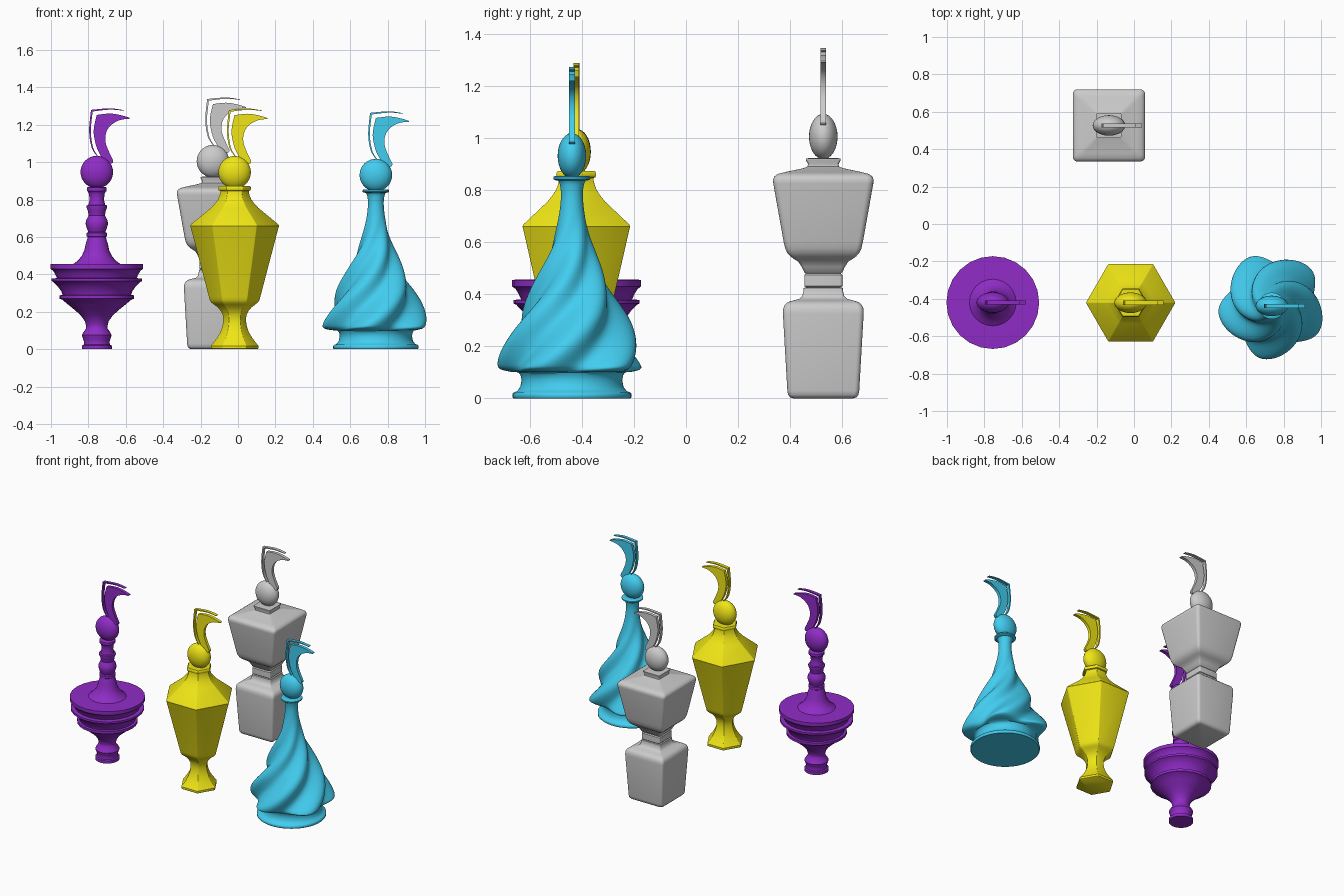
import bpy, bmesh
from math import sin, cos, pi, radians
from mathutils import Vector


def material(name, rgb):
    m = bpy.data.materials.new(name)
    m.diffuse_color = (*rgb, 1)
    return m


PURPLE = material("purple", (0.28, 0.025, 0.57))
YELLOW = material("yellow", (0.87, 0.79, 0.008))
CYAN = material("cyan", (0.055, 0.61, 0.87))


def finish(name, bm, loc, mat, angle=35):
    bmesh.ops.recalc_face_normals(bm, faces=bm.faces)
    me = bpy.data.meshes.new(name)
    bm.to_mesh(me)
    bm.free()
    ob = bpy.data.objects.new(name, me)
    ob.location = loc
    bpy.context.collection.objects.link(ob)
    if mat:
        me.materials.append(mat)
    bpy.ops.object.select_all(action='DESELECT')
    bpy.context.view_layer.objects.active = ob
    ob.select_set(True)
    bpy.ops.object.shade_smooth_by_angle(angle=radians(angle))
    return ob


def spline(pts, steps=6):
    """Catmull-Rom curve through points of any dimension."""
    p = [pts[0]] + list(pts) + [pts[-1]]
    out = []
    for i in range(1, len(p) - 2):
        for s in range(steps):
            t = s / steps
            out.append(tuple(0.5 * (2 * b + (c - a) * t + (2 * a - 5 * b + 4 * c - d) * t * t
                                    + (3 * b - a - 3 * c + d) * t ** 3)
                             for a, b, c, d in zip(p[i - 1], p[i], p[i + 1], p[i + 2])))
    return out + [tuple(pts[-1])]


def loft(name, rings, loc, mat, angle=35):
    """Skin closed rings of 3D points and cap both ends."""
    bm = bmesh.new()
    vs = [[bm.verts.new(p) for p in ring] for ring in rings]
    n = len(vs[0])
    for a, b in zip(vs, vs[1:]):
        for i in range(n):
            j = (i + 1) % n
            bm.faces.new((a[i], a[j], b[j], b[i]))
    bm.faces.new(vs[0][::-1])
    bm.faces.new(vs[-1])
    return finish(name, bm, loc, mat, angle)


def polygon(n, rot=0.0, size=1.0, corner=0.0, steps=4):
    """Polygon section with rounded corners; size is the corner radius."""
    if not corner:
        return [(size * cos(rot + 2 * pi * i / n), size * sin(rot + 2 * pi * i / n)) for i in range(n)]
    d = size - corner / cos(pi / n)
    out = []
    for i in range(n):
        a = rot + 2 * pi * i / n
        for s in range(steps + 1):
            b = a + (s / steps - 0.5) * 2 * pi / n
            out.append((d * cos(a) + corner * cos(b), d * sin(a) + corner * sin(b)))
    return out


def turned(name, section, profile, loc, mat):
    return loft(name, [[(x * r, y * r, z) for x, y in section] for z, r in profile], loc, mat)


def plate(name, outline, loc, mat, depth=0.022):
    """Flat cut-out in the xz plane."""
    rings = [[(x, y, z) for x, z in outline] for y in (-depth / 2, depth / 2)]
    return loft(name, rings, loc, mat, 30)


# Outlines of the curved topper, relative to the ball centre
BLADE = (spline([(.03, .05), (.022, .085), (0, .13), (-.016, .20), (-.013, .25), (0, .305)], 4)
         + spline([(.002, .306), (.07, .313), (.13, .304), (.176, .29)], 4)
         + spline([(.176, .285), (.123, .278), (.075, .25), (.05, .21), (.047, .16),
                   (.066, .107), (.088, .06), (.08, .045)], 4))
TRIM = (spline([(.005, .08), (-.027, .13), (-.041, .22), (-.031, .332)], 5)
        + spline([(-.029, .333), (.07, .341), (.145, .331)], 5)
        + spline([(.145, .328), (.07, .334), (-.022, .324)], 5)
        + spline([(-.022, .322), (-.032, .22), (-.019, .13), (.011, .079)], 5))


# Ball stopper with the blade and its thin trim
def stopper(prefix, x, y, z, mat):
    bm = bmesh.new()
    bmesh.ops.create_uvsphere(bm, u_segments=32, v_segments=16, radius=0.087)
    bmesh.ops.scale(bm, vec=Vector((1, 0.63, 1)), verts=bm.verts)
    finish(prefix + "_ball", bm, (x, y, z), mat, 40)
    plate(prefix + "_blade", BLADE, (x, y, z), mat)
    plate(prefix + "_blade_trim", TRIM, (x, y, z), mat)


# Round purple bottle with stacked rims
purple_profile = [
    (0, .08), (.02, .08), (.024, .07), (.04, .068), (.055, .073), (.075, .08), (.09, .072),
    (.11, .058), (.125, .057), (.15, .064), (.18, .085), (.21, .118), (.24, .155), (.265, .185),
    (.27, .2), (.288, .2), (.29, .183), (.31, .19), (.335, .208), (.36, .232), (.364, .242),
    (.378, .242), (.38, .213), (.40, .222), (.42, .234), (.43, .248), (.455, .248), (.456, .23),
    (.456, .125), (.475, .1), (.50, .08), (.53, .066), (.56, .06), (.60, .048), (.604, .054),
    (.622, .054), (.626, .045), (.645, .053), (.67, .06), (.69, .057), (.715, .043), (.74, .048),
    (.757, .055), (.768, .055), (.772, .045), (.80, .038), (.83, .042), (.842, .047),
    (.846, .053), (.864, .053), (.868, .045)]
turned("purple_bottle", polygon(24), purple_profile, (-.755, -.42, 0), PURPLE)
stopper("purple", -.755, -.42, .947, PURPLE)

# Six-sided yellow vase
yellow_profile = [
    (0, .122), (.004, .128), (.018, .128), (.03, .118), (.06, .095), (.09, .077), (.12, .066),
    (.15, .061), (.18, .063), (.205, .075), (.225, .092), (.24, .112), (.25, .125), (.262, .133),
    (.28, .138), (.652, .236), (.66, .239), (.668, .234), (.755, .128), (.78, .105), (.80, .09),
    (.82, .081), (.84, .076), (.846, .076), (.849, .085), (.856, .088), (.865, .088),
    (.872, .083), (.872, .06)]
turned("yellow_vase", polygon(6, corner=.03, steps=2), yellow_profile, (-.018, -.421, 0), YELLOW)
stopper("yellow", -.018, -.421, .946, YELLOW)

# Square grey bottle in two blocks with a narrow waist
grey_profile = [
    (0, .115), (.004, .127), (.014, .135), (.03, .138), (.325, .155), (.345, .154), (.36, .147),
    (.37, .135), (.376, .115), (.382, .092), (.392, .081), (.41, .076), (.424, .075), (.426, .066),
    (.432, .073), (.474, .073), (.48, .067), (.484, .073), (.505, .083), (.525, .096), (.535, .112),
    (.545, .126), (.558, .138), (.575, .146), (.60, .152), (.825, .192), (.84, .193), (.852, .188),
    (.862, .174), (.868, .15), (.884, .075), (.89, .06), (.90, .059), (.915, .067), (.921, .067),
    (.923, .05)]
square = polygon(4, rot=pi / 4, size=2 ** .5, corner=.13)
turned("grey_bottle", square, grey_profile, (-.134, .527, 0), None)
stopper("grey", -.134, .527, 1.005, None)

# Twisted cyan flask: (height, radius, lobe depth), five lobes turning as they rise
foot = [(0, .224, 0), (.004, .228, 0), (.018, .228, 0), (.024, .222, 0), (.028, .21, 0),
        (.045, .198, 0), (.07, .193, 0), (.09, .197, 0), (.1, .205, .01)]
body = spline([(.102, .225, .06), (.112, .25, .115), (.135, .255, .125), (.20, .237, .125),
               (.30, .198, .13), (.40, .15, .13), (.50, .108, .11), (.58, .079, .07),
               (.65, .06, .03), (.72, .047, 0), (.78, .042, 0), (.82, .046, 0), (.836, .053, 0)], 5)
lip = [(.838, .066, 0), (.842, .071, 0), (.85, .071, 0), (.854, .066, 0), (.854, .045, 0)]
rings = []
for z, r, lobe in foot + body + lip:
    phase = radians(-98 + 260 * (z - .13))
    ring = []
    for i in range(120):
        a = 2 * pi * i / 120
        k = r * (1 + lobe * cos(5 * (a - phase)))
        ring.append((k * cos(a), k * sin(a), z))
    rings.append(ring)
loft("cyan_flask", rings, (.737, -.438, 0), CYAN, 45)
stopper("cyan", .737, -.438, .931, CYAN)
